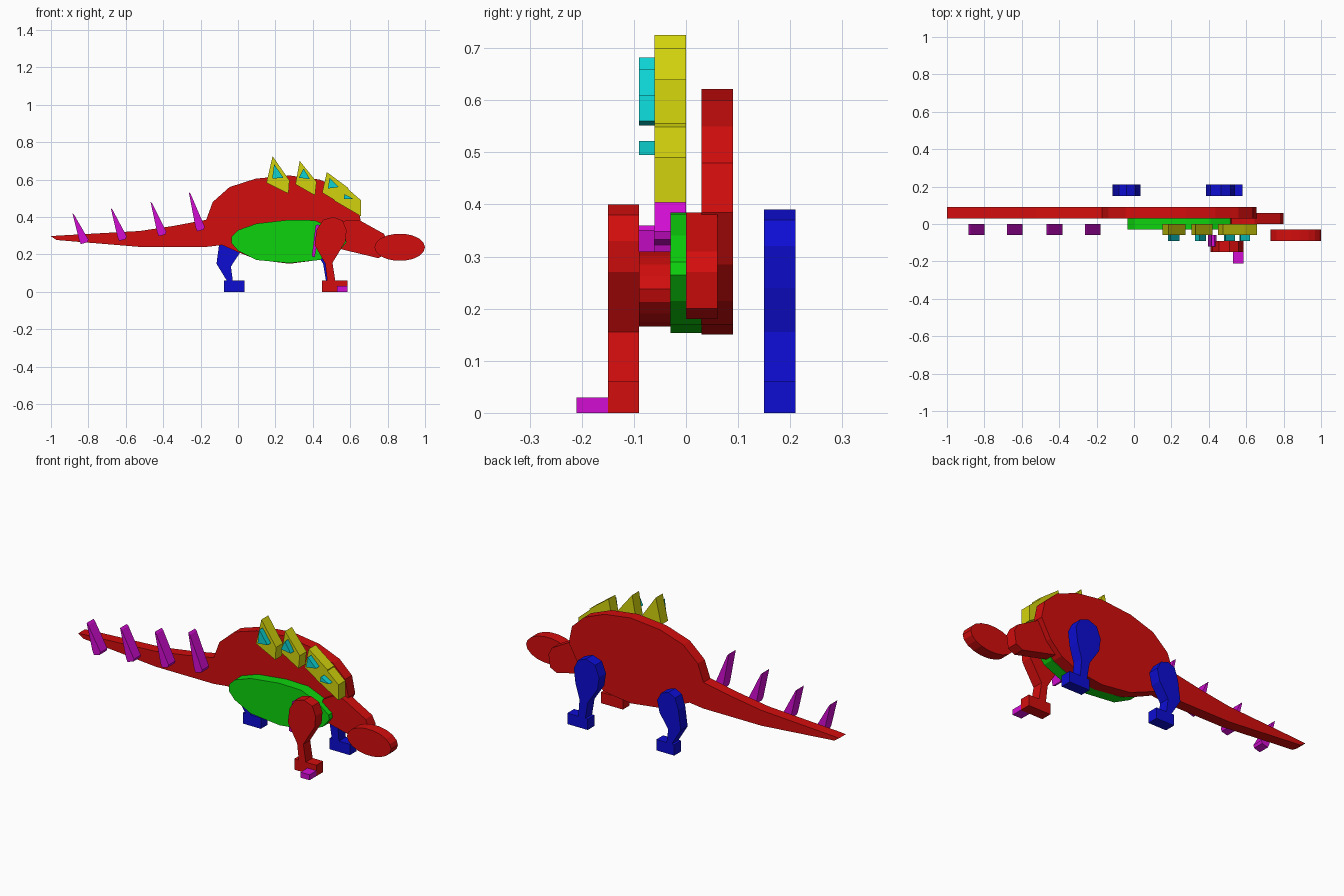
import bpy, bmesh, math


def material(name, rgb):
    m = bpy.data.materials.new(name)
    m.diffuse_color = (*rgb, 1)
    return m


HI, LO = 0.65, 0.004
RED = material("red", (HI, LO, LO))
GREEN = material("green", (LO, HI, LO))
BLUE = material("blue", (LO, LO, HI))
YELLOW = material("yellow", (HI, HI, LO))
CYAN = material("cyan", (LO, HI, HI))
MAGENTA = material("magenta", (HI, LO, HI))
THICK = 0.06


def slab(name, outline, y, mat, thick=THICK):
    """Flat side outline (x, z) extruded from y towards the back."""
    bm = bmesh.new()
    face = bm.faces.new([bm.verts.new((x, y, z)) for x, z in outline])
    ext = bmesh.ops.extrude_face_region(bm, geom=[face])
    verts = [v for v in ext["geom"] if isinstance(v, bmesh.types.BMVert)]
    bmesh.ops.translate(bm, verts=verts, vec=(0, thick, 0))
    bmesh.ops.recalc_face_normals(bm, faces=bm.faces)
    mesh = bpy.data.meshes.new(name)
    bm.to_mesh(mesh)
    bm.free()
    mesh.materials.append(mat)
    obj = bpy.data.objects.new(name, mesh)
    bpy.context.collection.objects.link(obj)
    return obj


# Body and tail in one outline
slab("body_and_tail", [
    (-1, .297), (-.97, .30), (-.525, .325), (-.34, .353), (-.17, .385),
    (-.135, .48), (-.045, .56), (.095, .605), (.275, .622), (.435, .60),
    (.56, .55), (.635, .48), (.655, .385), (.60, .285), (.53, .215),
    (.43, .17), (.275, .15), (.10, .172), (.0, .212), (-.085, .25),
    (-.17, .24), (-.525, .24), (-.97, .277)], .03, RED)

# Belly
slab("belly", [
    (-.035, .295), (.0, .33), (.10, .365), (.275, .385), (.41, .382),
    (.51, .34), (.575, .29), (.58, .265), (.54, .215), (.435, .17),
    (.275, .153), (.10, .17), (.0, .22), (-.035, .26)], -.03, GREEN)

# Neck and head
slab("neck", [
    (.50, .24), (.52, .35), (.58, .385), (.645, .385), (.78, .31),
    (.80, .27), (.79, .2), (.75, .18)], 0, RED)
slab("head", [(.865 + .135 * math.cos(a), .238 + .073 * math.sin(a))
              for a in (math.tau * i / 18 for i in range(18))], -.09, RED)

# Near front leg, toe and the dart beside it
slab("near_front_leg", [
    (.45, 0), (.585, 0), (.585, .06), (.52, .06), (.505, .155), (.575, .27),
    (.58, .33), (.56, .38), (.51, .40), (.455, .385), (.42, .33),
    (.41, .25), (.467, .15), (.477, .06), (.45, .06)], -.15, RED)
slab("toe", [(.53, 0), (.585, 0), (.585, .03), (.53, .03)], -.21, MAGENTA)
slab("shoulder_dart", [(.395, .19), (.41, .185), (.44, .35), (.43, .36),
                       (.415, .355)], -.12, MAGENTA)

# Far legs
slab("far_front_leg", [
    (.455, 0), (.58, 0), (.58, .06), (.513, .06), (.505, .155), (.53, .24),
    (.54, .32), (.515, .37), (.465, .39), (.41, .37), (.385, .31),
    (.395, .24), (.455, .15), (.47, .06), (.455, .06)], .15, BLUE)
slab("far_hind_leg", [
    (-.075, 0), (.035, 0), (.035, .06), (-.028, .06), (-.038, .135),
    (.015, .215), (.03, .28), (.005, .325), (-.04, .34), (-.08, .32),
    (-.10, .26), (-.115, .15), (-.06, .06), (-.075, .06)], .15, BLUE)

# Tail spikes, leaning backwards
for i, (x, z, length) in enumerate([(-.885, .42, .165), (-.68, .447, .175),
                                    (-.468, .482, .185), (-.263, .533, .21)]):
    slab(f"tail_spike_{i + 1}", [
        (x, z), (x + .01, z - .01), (x + .085, z - length + .025),
        (x + .08, z - length + .01), (x + .045, z - length),
        (x + .036, z - length + .02)], -.06, MAGENTA)

# Back plates with a small triangle on each
plates = [
    ([(.185, .725), (.275, .595), (.27, .525), (.152, .583)],
     [(.193, .682), (.243, .61), (.183, .605)]),
    ([(.33, .70), (.42, .588), (.412, .515), (.307, .575)],
     [(.35, .66), (.385, .602), (.325, .61)]),
    ([(.475, .64), (.59, .555), (.575, .455), (.45, .53)],
     [(.49, .61), (.54, .56), (.48, .552)]),
    ([(.565, .57), (.657, .49), (.657, .404), (.515, .487)],
     [(.57, .522), (.62, .495), (.565, .495)]),
]
for i, (plate, inset) in enumerate(plates):
    slab(f"back_plate_{i + 1}", plate, -.06, YELLOW)
    slab(f"plate_triangle_{i + 1}", inset, -.09, CYAN)
